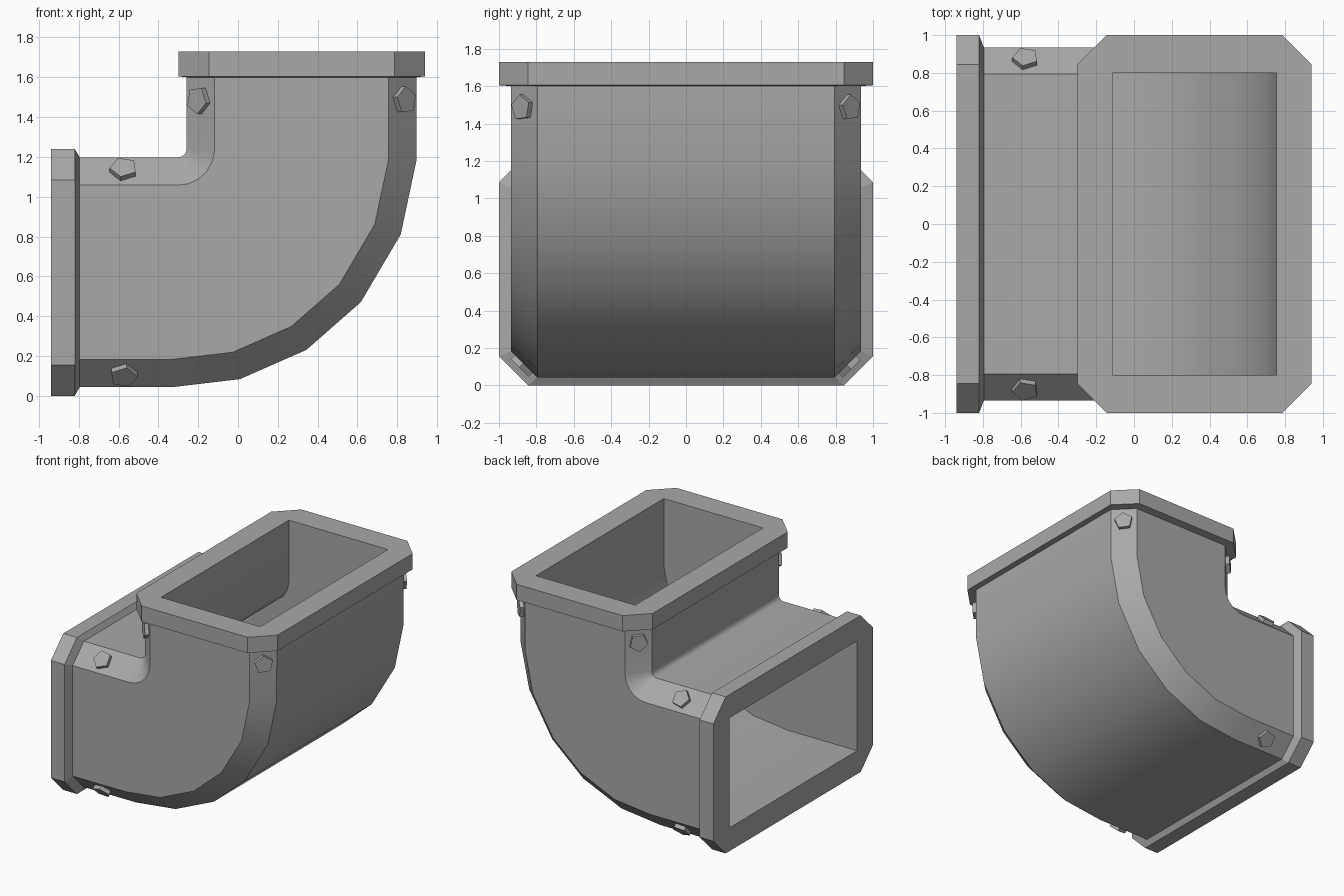
import bpy, bmesh, math
from mathutils import Vector, Matrix

if "Cube" in bpy.data.objects:
    bpy.data.objects.remove(bpy.data.objects["Cube"])

grey = bpy.data.materials.new("warm grey metal")
grey.diffuse_color = (0.40, 0.395, 0.385, 1)
grey.use_nodes = True
grey.node_tree.nodes["Principled BSDF"].inputs["Base Color"].default_value = grey.diffuse_color

CX, CZ = -0.30, 1.24          # bend centre; r is measured outward from it


def at(x, z, deg, r, y):
    a = math.radians(deg)
    return Vector((x + r * math.sin(a), y, z - r * math.cos(a)))


def octagon(st, r0, r1, y, c):
    """Chamfered rectangle; c = 0-size corners give a plain rectangle."""
    pts = [(r0, y - c), (r0 + c, y), (r1 - c, y), (r1, y - c),
           (r1, c - y), (r1 - c, -y), (r0 + c, -y), (r0, c - y)]
    return [at(*st, r, yy) for r, yy in pts]


def outer(st):
    return octagon(st, 0.042, 1.197, 0.935, 0.14)


def inner(st):
    return octagon(st, 0.185, 1.055, 0.80, 0)


def flange(st):
    return octagon(st, 0, 1.24, 1.0, 0.155)


def finish(name, bm, smooth):
    bmesh.ops.remove_doubles(bm, verts=bm.verts, dist=1e-5)
    me = bpy.data.meshes.new(name)
    bm.to_mesh(me)
    bm.free()
    ob = bpy.data.objects.new(name, me)
    bpy.context.collection.objects.link(ob)
    me.materials.append(grey)
    if smooth:
        bpy.ops.object.select_all(action='DESELECT')
        ob.select_set(True)
        bpy.context.view_layer.objects.active = ob
        bpy.ops.object.shade_smooth_by_angle(angle=math.radians(30))
    return ob


def loft(name, rings, smooth=False, flip=False):
    bm = bmesh.new()
    vs = [[bm.verts.new(p) for p in ring] for ring in rings]
    for a, b in zip(vs, vs[1:]):
        for i in range(8):
            j = (i + 1) % 8
            f = [a[i], a[j], b[j], b[i]]
            if (a[i].co - a[j].co).length < 1e-5 and (b[i].co - b[j].co).length < 1e-5:
                continue
            bm.faces.new(f[::-1] if flip else f)
    return finish(name, bm, smooth)


# Elbow duct: outer shell and rectangular inner lining
stations = [(-0.795, CZ, 0)] + [(CX, CZ, d) for d in (-1.5, 15, 32.5, 50, 69, 87)] + [(CX, 1.60, 90)]
loft("duct_outer_shell", [outer(s) for s in stations], True)
loft("duct_inner_lining", [inner(s) for s in stations], True, flip=True)

# End flanges, from the lining over the rim and back to the shell
L = lambda x: (x, CZ, 0)
T = lambda z: (CX, z, 90)
loft("side_flange", [inner(L(-0.795)), inner(L(-0.94)), flange(L(-0.94)),
                     flange(L(-0.82)), outer(L(-0.795))])
loft("top_flange", [inner(T(1.60)), inner(T(1.73)), flange(T(1.73)),
                    flange(T(1.605)), outer(T(1.60))], flip=True)

# Make all lofted faces point away from the duct wall
for name in ("duct_outer_shell", "duct_inner_lining", "side_flange", "top_flange"):
    me = bpy.data.objects[name].data
    bm = bmesh.new()
    bm.from_mesh(me)
    bmesh.ops.recalc_face_normals(bm, faces=bm.faces)
    f = max(bm.faces, key=lambda q: q.calc_center_median().y)
    want = -1 if name == "duct_inner_lining" else 1
    if f.normal.y * want < 0:
        bmesh.ops.reverse_faces(bm, faces=bm.faces)
    bm.to_mesh(me)
    bm.free()

# Five-sided bolts on the corner chamfers
bolts = [("side", L(-0.575), 0.112, -1, (-1, 0, 0)),
         ("side_low", L(-0.575), 1.127, 1, (1, 0, 0)),
         ("top", T(1.485), 0.112, -1, (0, 0, -1)),
         ("top_outer", T(1.485), 1.127, 1, (0, 0, 1))]
for label, st, r, rs, tip in bolts:
    for s in (-1, 1):
        c = at(*st, r, 0.865 * s)
        n = (at(0, 0, st[2], rs, s)).normalized()
        t = Vector(tip)
        m = Matrix((t, n.cross(t), n)).transposed().to_4x4()
        m.translation = c + n * 0.01
        bm = bmesh.new()
        bmesh.ops.create_cone(bm, cap_ends=True, segments=5, radius1=0.07,
                              radius2=0.07, depth=0.04,
                              matrix=m @ Matrix.Rotation(math.radians(90), 4, 'Z'))
        # turn so that one corner points along the tip direction
        far = max(bm.verts, key=lambda v: (v.co - c).dot(t)).co - c
        far -= n * far.dot(n)
        ang = math.atan2(far.cross(t).dot(n), far.dot(t))
        bmesh.ops.rotate(bm, verts=bm.verts, cent=c, matrix=Matrix.Rotation(ang + 0.1, 3, n))
        bmesh.ops.recalc_face_normals(bm, faces=bm.faces)
        finish(f"bolt_{label}_{'front' if s < 0 else 'back'}", bm, False)
